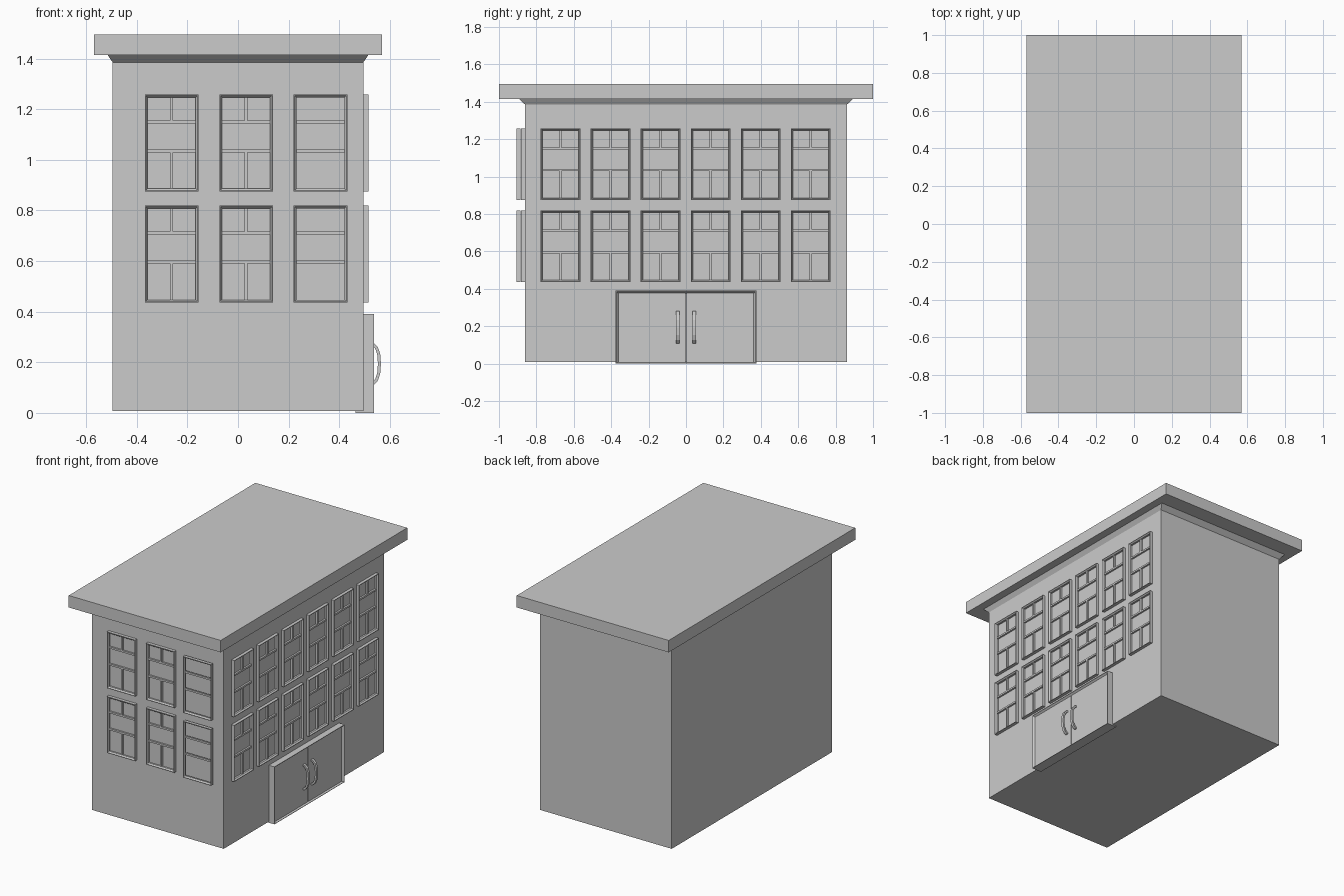
import bpy, bmesh
from mathutils import Vector, Matrix
from math import pi

if "Cube" in bpy.data.objects:
    bpy.data.objects.remove(bpy.data.objects["Cube"])

def finish(name, bm, mat=Matrix()):
    bmesh.ops.recalc_face_normals(bm, faces=bm.faces)
    me = bpy.data.meshes.new(name)
    bm.to_mesh(me)
    bm.free()
    ob = bpy.data.objects.new(name, me)
    ob.matrix_world = mat
    bpy.context.collection.objects.link(ob)
    return ob

def add_box(bm, x0, x1, y0, y1, z0, z1):
    m = Matrix.Translation(((x0 + x1) / 2, (y0 + y1) / 2, (z0 + z1) / 2)) \
        @ Matrix.Diagonal((x1 - x0, y1 - y0, z1 - z0, 1))
    bmesh.ops.create_cube(bm, size=1, matrix=m)

def loft(bm, loops, closed=False, caps=False):
    rings = [[bm.verts.new(p) for p in l] for l in loops]
    pairs = list(zip(rings, rings[1:]))
    if closed:
        pairs.append((rings[-1], rings[0]))
    for a, b in pairs:
        n = len(a)
        for i in range(n):
            bm.faces.new((a[i], a[(i + 1) % n], b[(i + 1) % n], b[i]))
    if caps:
        bm.faces.new(rings[0])
        bm.faces.new(rings[-1])

def rect_xy(hx, hy, z):
    return [(-hx, -hy, z), (hx, -hy, z), (hx, hy, z), (-hx, hy, z)]

def rect_xz(hw, z0, z1, inset, depth, bottom=None):
    b = inset if bottom is None else bottom
    return [(-hw + inset, -depth, z0 + b), (hw - inset, -depth, z0 + b),
            (hw - inset, -depth, z1 - inset), (-hw + inset, -depth, z1 - inset)]

# walls, flared cornice and roof slab as one stepped shell
bm = bmesh.new()
loft(bm, [rect_xy(.495, .86, .008), rect_xy(.495, .86, 1.385),
          rect_xy(.515, .892, 1.414), rect_xy(.57, 1, 1.414), rect_xy(.57, 1, 1.495)], caps=True)
finish("walls_and_roof", bm)

# windows: local frame faces -y, wall plane at y = 0
def window(name, mat, verticals=True):
    hw, h = .106, .383
    bm = bmesh.new()
    loft(bm, [rect_xz(hw, 0, h, i, d) for i, d in
              ((0, 0), (0, .021), (.004, .021), (.011, .012), (.011, 0))], closed=True)
    for z in (.16, .275):
        add_box(bm, -hw + .008, hw - .008, -.012, 0, z - .006, z + .006)
    if verticals:
        for z0, z1 in ((.008, .16), (.275, h - .008)):
            add_box(bm, -.006, .006, -.012, 0, z0, z1)
    finish(name, bm, mat)

side = Matrix.Rotation(pi / 2, 4, 'Z')
for row, z in enumerate((.436, .875)):
    for i in range(3):
        # the right-hand front windows stand slightly off the wall
        y = -.885 if i == 2 else -.86
        window(f"front_window_{row}_{i}", Matrix.Translation((-.262 + .294 * i, y, z)), i < 2)
    for i in range(6):
        window(f"side_window_{row}_{i}",
               Matrix.Translation((.495, -.671 + .2675 * i, z)) @ side)

# door surround with chamfered inner edge
to_door = Matrix.Translation((.465, 0, 0)) @ side
bm = bmesh.new()
loft(bm, [rect_xz(.376, 0, .39, i, d, b) for i, d, b in
          ((0, 0, 0), (0, .072, 0), (.004, .072, .003), (.015, .058, .008), (.015, 0, .008))],
     closed=True)
finish("door_frame", bm, to_door)

# two door leaves
for s in (-1, 1):
    bm = bmesh.new()
    add_box(bm, *sorted((s * .003, s * .362)), -.06, 0, .005, .377)
    finish("door_leaf", bm, to_door)

# dark gap backing between the leaves
bm = bmesh.new()
add_box(bm, -.004, .004, -.05, 0, .006, .376)
finish("door_gap", bm, to_door)

# bowed pull handles, swept rectangular section
path = [(.518, .112), (.533, .115), (.547, .13), (.556, .155), (.559, .194),
        (.556, .233), (.547, .258), (.533, .272), (.518, .276)]
for s in (-1, 1):
    bm = bmesh.new()
    loops = []
    for i, p in enumerate(path):
        a, b = Vector(path[max(i - 1, 0)]), Vector(path[min(i + 1, len(path) - 1)])
        t = (b - a).normalized()
        n = Vector((t.y, -t.x)) * .006
        loops.append([(p[0] + k * n.x, s * .044 + w, p[1] + k * n.y)
                      for k, w in ((1, -.009), (1, .009), (-1, .009), (-1, -.009))])
    loft(bm, loops, caps=True)
    finish("door_handle", bm)
